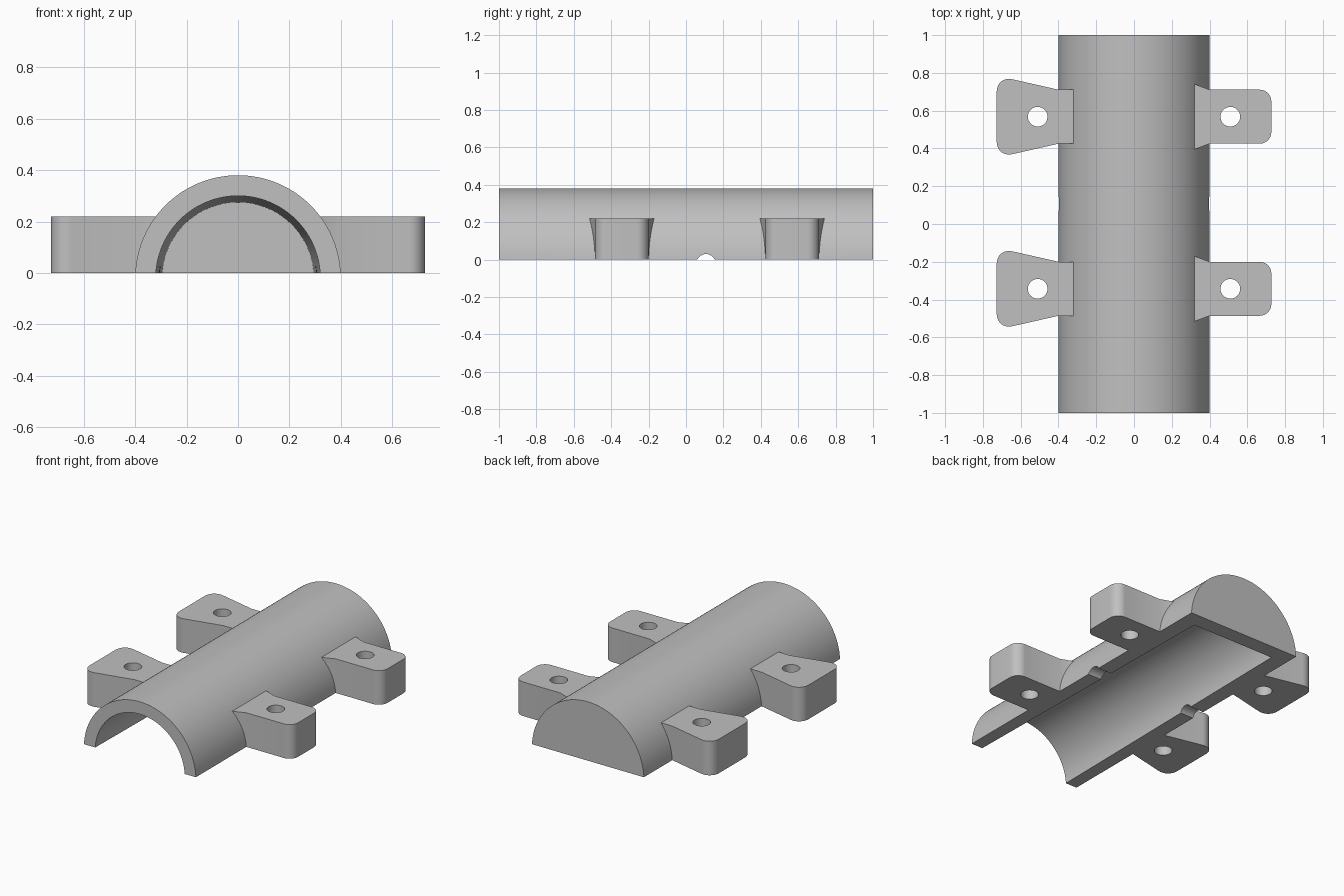
import bpy
import bmesh
from math import asin, cos, sin, pi, radians
from mathutils import Matrix

cube = bpy.data.objects.get("Cube")
if cube:
    bpy.data.objects.remove(cube, do_unlink=True)

grey = bpy.data.materials.new("plain grey")
grey.use_nodes = True
colour = (0.53, 0.53, 0.53, 1)
grey.diffuse_color = colour
grey.node_tree.nodes["Principled BSDF"].inputs["Base Color"].default_value = colour

AXIS_Z = -0.02      # the tube axis lies just under the parting plane
OUTER = 0.4
EAR_TOP = 0.22


def make_object(name, bm):
    bmesh.ops.recalc_face_normals(bm, faces=bm.faces)
    mesh = bpy.data.meshes.new(name)
    bm.to_mesh(mesh)
    bm.free()
    mesh.materials.append(grey)
    obj = bpy.data.objects.new(name, mesh)
    bpy.context.collection.objects.link(obj)
    return obj


def prism(points, offset):
    """Extrude a closed outline along an offset vector."""
    bm = bmesh.new()
    face = bm.faces.new([bm.verts.new(p) for p in points])
    top = bmesh.ops.extrude_face_region(bm, geom=[face])["geom"]
    bmesh.ops.translate(bm, vec=offset, verts=[v for v in top if isinstance(v, bmesh.types.BMVert)])
    return bm


def cone_cutter(r1, r2, depth, matrix, segments):
    bm = bmesh.new()
    bmesh.ops.create_cone(bm, cap_ends=True, segments=segments, radius1=r1,
                          radius2=r2, depth=depth, matrix=matrix)
    obj = make_object("cutter", bm)
    obj.hide_render = True
    return obj


def cut(obj, cutter):
    mod = obj.modifiers.new("cut", "BOOLEAN")
    mod.operation = "DIFFERENCE"
    mod.solver = "EXACT"
    mod.object = cutter
    activate(obj)
    bpy.ops.object.modifier_apply(modifier=mod.name)
    bpy.data.objects.remove(cutter, do_unlink=True)


def activate(obj):
    bpy.ops.object.select_all(action="DESELECT")
    obj.select_set(True)
    bpy.context.view_layer.objects.active = obj


def smooth(obj):
    activate(obj)
    bpy.ops.object.shade_smooth_by_angle(angle=radians(30))


# Half-tube shell, closed at the back
start = asin(-AXIS_Z / OUTER)
steps = 64
angles = [start + (pi - 2 * start) * i / steps for i in range(steps + 1)]
arc = [(OUTER * cos(a), -1, AXIS_Z + OUTER * sin(a)) for a in angles]
shell = make_object("half_tube_shell", prism(arc, (0, 2, 0)))

# Tapered cavity, open at the front and ending before the back wall
along_y = Matrix.Rotation(-pi / 2, 4, "X")
cut(shell, cone_cutter(0.3213, 0.295, 2.0, Matrix.Translation((0, -0.1, AXIS_Z)) @ along_y, 128))

# Small round notch across both rims
along_x = Matrix.Rotation(pi / 2, 4, "Y")
cut(shell, cone_cutter(0.05, 0.05, 1.2, Matrix.Translation((0, 0.107, AXIS_Z)) @ along_x, 48))
smooth(shell)


# Screw ears: outline half given as (x, half width), mirrored in y
def ear(name, half, y, rounding):
    outline = half + [(x, -w) for x, w in reversed(half)]
    bm = prism([(x, y + w, 0) for x, w in outline], (0, 0, EAR_TOP))
    tip = half[-1][0]
    corners = [e for e in bm.edges
               if abs(e.verts[0].co.z - e.verts[1].co.z) > 0.1
               and abs(e.verts[0].co.x - tip) < 0.001]
    bmesh.ops.bevel(bm, geom=corners, offset=rounding, segments=10,
                    profile=0.5, affect="EDGES")
    obj = make_object(name, bm)
    hole_x = 0.51 if tip > 0 else -0.51
    cut(obj, cone_cutter(0.052, 0.052, 1, Matrix.Translation((hole_x, y, 0.1)), 40))
    smooth(obj)


square_ear = [(0.32, 0.173), (0.4, 0.143), (0.727, 0.143)]
flared_ear = [(-0.32, 0.143), (-0.4, 0.143), (-0.727, 0.217)]
for place, y in (("front", -0.343), ("back", 0.568)):
    ear(place + "_left_ear", square_ear, y, 0.062)
    ear(place + "_right_ear", flared_ear, y, 0.085)
